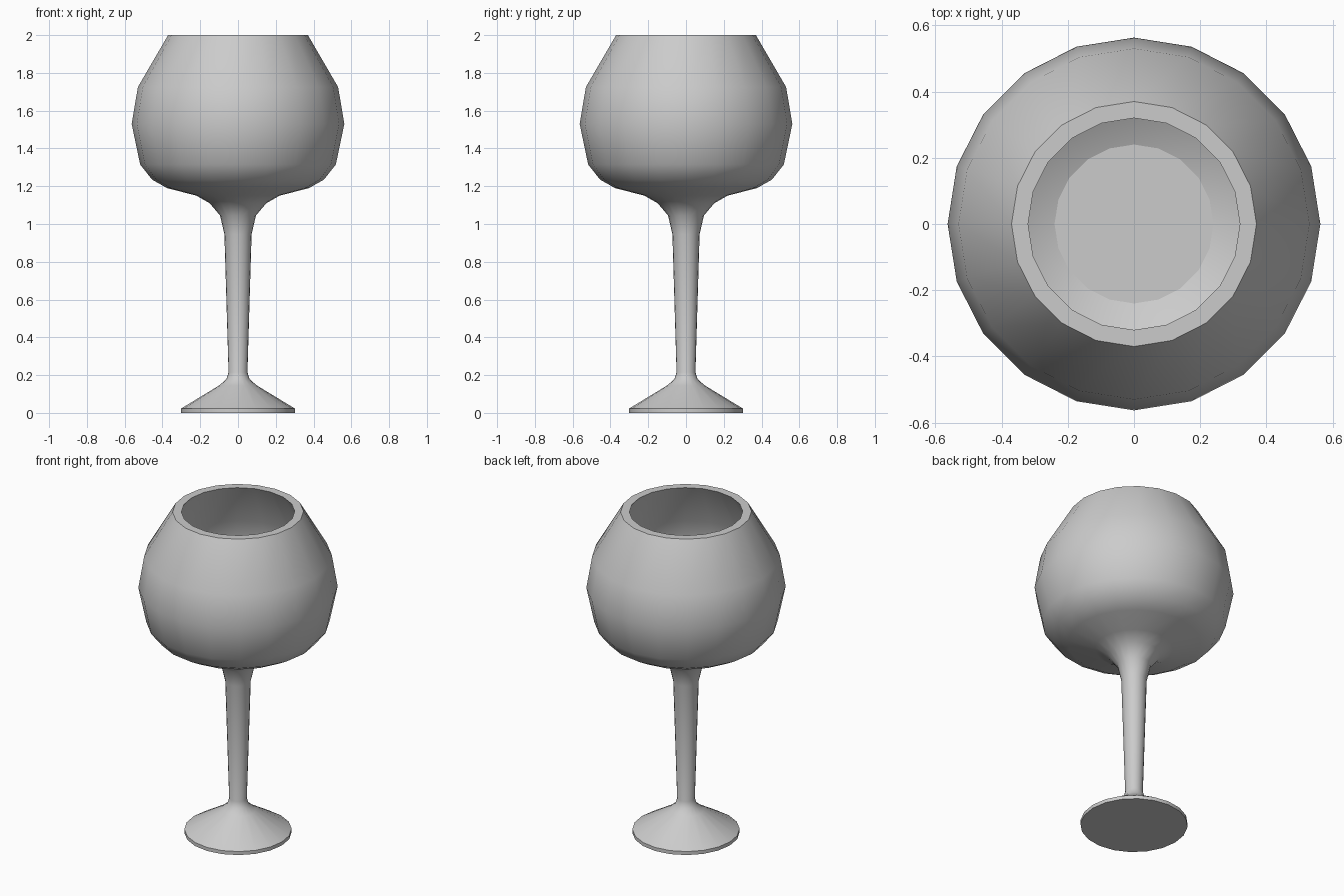
import bpy, bmesh, math

if "Cube" in bpy.data.objects:
    bpy.data.objects.remove(bpy.data.objects["Cube"])

SIDES = 20

# Outer silhouette from the foot up, over the rim and down the inside (radius, height)
foot_and_stem = [(0.303, 0), (0.303, 0.022), (0.10, 0.145), (0.062, 0.178),
                 (0.05, 0.215), (0.072, 0.945), (0.095, 1.045), (0.15, 1.11)]
bowl_outside = [(0.22, 1.15), (0.375, 1.19), (0.455, 1.235), (0.518, 1.315),
                (0.563, 1.53), (0.53, 1.725), (0.37, 2.0)]
bowl_inside = [(0.32, 2.0), (0.475, 1.72), (0.51, 1.53), (0.47, 1.34),
               (0.36, 1.25), (0.24, 1.20)]


def lathe(name, profile):
    """Turn a profile about z and close both ends with a flat disc."""
    bm = bmesh.new()
    rings = [[bm.verts.new((r * math.cos(2 * math.pi * i / SIDES),
                            r * math.sin(2 * math.pi * i / SIDES), z))
              for i in range(SIDES)] for r, z in profile]
    for a, b in zip(rings, rings[1:]):
        for i in range(SIDES):
            j = (i + 1) % SIDES
            bm.faces.new((a[i], a[j], b[j], b[i]))
    bm.faces.new(rings[0][::-1])
    bm.faces.new(rings[-1])
    mesh = bpy.data.meshes.new(name)
    bm.to_mesh(mesh)
    bm.free()
    obj = bpy.data.objects.new(name, mesh)
    bpy.context.collection.objects.link(obj)
    return obj


# Goblet: one continuous turned body
goblet = lathe("goblet", foot_and_stem + bowl_outside + bowl_inside)
bpy.context.view_layer.objects.active = goblet
goblet.select_set(True)
bpy.ops.object.shade_smooth_by_angle(angle=math.radians(42))

# Crisp border around the flat floor inside the bowl
floor_verts = set(goblet.data.polygons[-1].vertices)
for edge in goblet.data.edges:
    if set(edge.vertices) <= floor_verts:
        edge.use_edge_sharp = True
